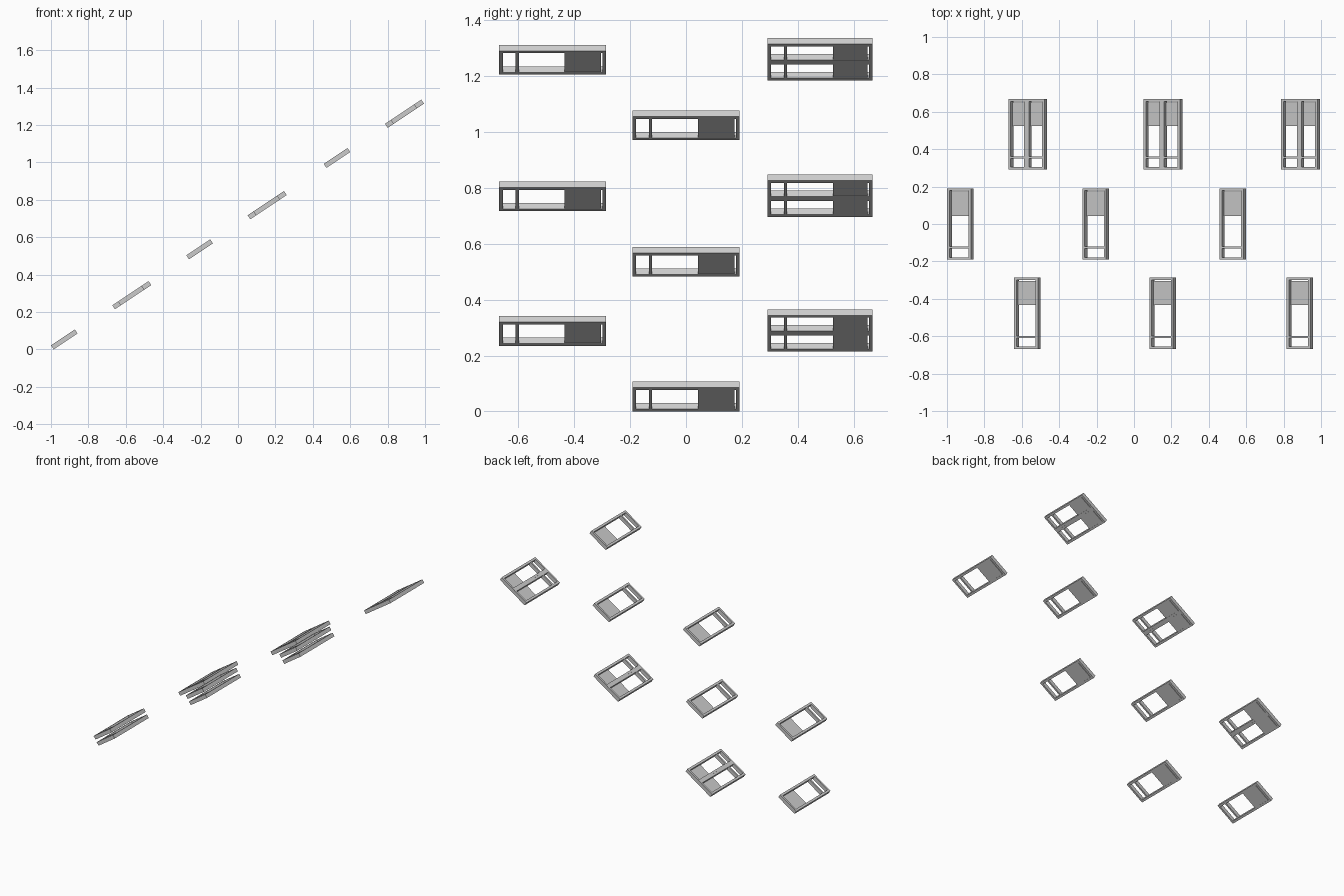
import bpy, bmesh
from math import atan2, cos, sin
from mathutils import Matrix

if "Cube" in bpy.data.objects:
    bpy.data.objects.remove(bpy.data.objects["Cube"])

TILT = atan2(0.666, 1.0)
T = 0.0258            # frame thickness
RAIL = 0.015          # frame bar width


def box(bm, u0, u1, v0, v1, w0, w1):
    m = Matrix.Translation(((u0+u1)/2, (v0+v1)/2, (w0+w1)/2)) @ \
        Matrix.Diagonal((u1-u0, v1-v0, w1-w0, 1))
    bmesh.ops.create_cube(bm, size=1, matrix=m)


def finish(name, bm, mat):
    bm.transform(mat)
    me = bpy.data.meshes.new(name)
    bm.to_mesh(me)
    bm.free()
    bpy.context.collection.objects.link(bpy.data.objects.new(name, me))


def window(name, x, y, z, width, length, shift=0.0):
    """Tilted frame with a crossbar and a solid panel at the rear end."""
    mat = Matrix.Translation((x, y, z)) @ Matrix.Rotation(-TILT, 4, 'Y') @ \
        Matrix.Translation((shift, 0, 0))
    a, b, h = width/2, length/2, T/2
    # outer frame
    bm = bmesh.new()
    box(bm, -a, -a+RAIL, -b, b, -h, h)
    box(bm, a-RAIL, a, -b, b, -h, h)
    box(bm, -a+RAIL, a-RAIL, -b, -b+0.013, -h, h)
    box(bm, -a+RAIL, a-RAIL, b-0.013, b, -h, h)
    finish(name + "_frame", bm, mat)
    # crossbar
    bm = bmesh.new()
    box(bm, -a+RAIL, a-RAIL, -b+0.059, -b+0.070, -h, h)
    finish(name + "_crossbar", bm, mat)
    # solid panel, set low in the frame, narrow slot at its rear edge
    bm = bmesh.new()
    box(bm, -a+RAIL, a-RAIL, -b+0.234, b-0.018, -h+0.001, -h+0.007)
    finish(name + "_panel", bm, mat)


DX = (0, 0.724, 1.458)
DZ = (0, 0.4815, 0.970)
for i in range(3):
    window(f"middle_window_{i}", -0.929+DX[i], 0, 0.0535+DZ[i], 0.153, 0.382)
    window(f"front_window_{i}", -0.571+DX[i], -0.477, 0.288+DZ[i], 0.153, 0.382)
    for side, s in (("low", -1), ("high", 1)):
        window(f"double_window_{side}_{i}", -0.571+DX[i]+0.003, 0.479,
               0.290+DZ[i], 0.1165, 0.376, s*0.0583)
